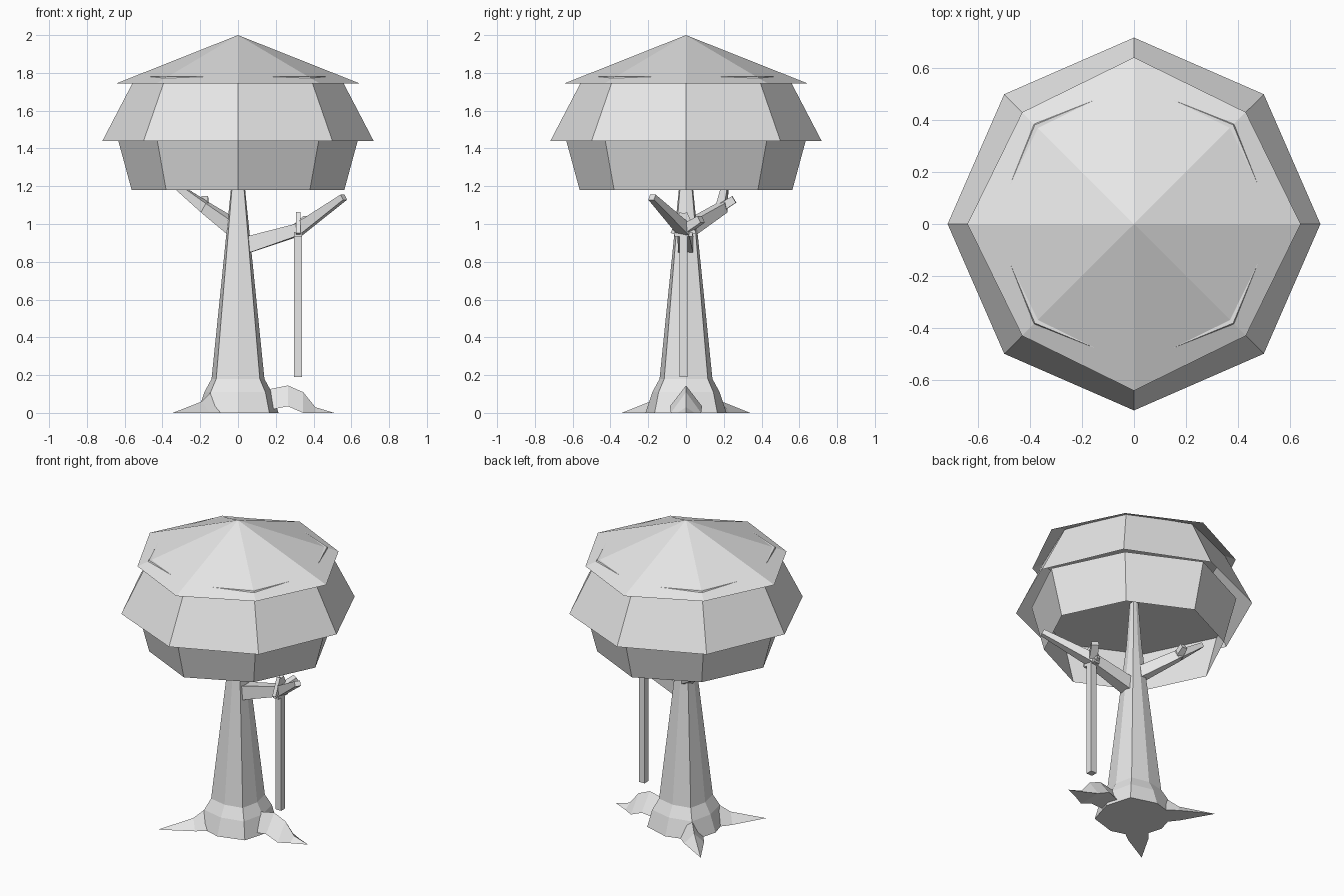
import bpy, bmesh, math
from mathutils import Vector

cube = bpy.data.objects.get("Cube")
if cube:
    bpy.data.objects.remove(cube, do_unlink=True)

GREY = (0.8, 0.8, 0.8, 1)
grey = bpy.data.materials.new("plain_grey")
grey.use_nodes = True
grey.diffuse_color = GREY
grey.node_tree.nodes["Principled BSDF"].inputs["Base Color"].default_value = GREY


def loft(name, rings, cap_start=True, cap_end=True):
    """Skin a list of equal-length point rings; collapsed rings become tips."""
    bm = bmesh.new()
    rows = [[bm.verts.new(p) for p in ring] for ring in rings]
    for a, b in zip(rows, rows[1:]):
        for i in range(len(a)):
            j = (i + 1) % len(a)
            bm.faces.new((a[i], a[j], b[j], b[i]))
    if cap_start:
        bm.faces.new(rows[0][::-1])
    if cap_end:
        bm.faces.new(rows[-1])
    bmesh.ops.remove_doubles(bm, verts=bm.verts, dist=0.0005)
    bmesh.ops.recalc_face_normals(bm, faces=bm.faces)
    mesh = bpy.data.meshes.new(name)
    bm.to_mesh(mesh)
    bm.free()
    mesh.materials.append(grey)
    obj = bpy.data.objects.new(name, mesh)
    bpy.context.collection.objects.link(obj)
    return obj


def octagon(z, axis_r, diag_r):
    """Eight points whose axis and diagonal corners have their own radius."""
    ring = []
    for i in range(8):
        a, r = i * math.pi / 4, diag_r if i % 2 else axis_r
        ring.append(Vector((r * math.cos(a), r * math.sin(a), z)))
    return ring


def beam(name, path, sizes):
    """Four-sided beam along a path; sizes are (half width, half height)."""
    pts = [Vector(p) for p in path]
    rings = []
    for i, p in enumerate(pts):
        d = (pts[min(i + 1, len(pts) - 1)] - pts[max(i - 1, 0)]).normalized()
        ref = Vector((0, 0, 1)) if abs(d.z) < 0.9 else Vector((1, 0, 0))
        side = d.cross(ref).normalized()
        up = side.cross(d)
        w, h = sizes[i]
        rings.append([p + side * w * s + up * h * t
                      for s, t in ((-1, -1), (1, -1), (1, 1), (-1, 1))])
    return loft(name, rings)


def root(name, angle, sections):
    """Ridged root; sections are (distance, half width, bottom, top)."""
    out = Vector((math.cos(angle), math.sin(angle), 0))
    side = Vector((-out.y, out.x, 0))
    up = Vector((0, 0, 1))
    return loft(name, [[out * d - side * w + up * lo, out * d + side * w + up * lo,
                        out * d + up * hi] for d, w, lo, hi in sections])


# Canopy: three overlapping tiers, open underneath
loft("canopy_top", [octagon(1.745, 0.642, 0.609), octagon(2.0, 0, 0)], False, False)
loft("canopy_middle", [octagon(1.44, 0.718, 0.707), octagon(1.781, 0.54, 0.54)], False)
loft("canopy_lower", [octagon(1.18, 0.563, 0.538), octagon(1.475, 0.643, 0.613)], False)

# Trunk with flared foot
loft("trunk", [octagon(0, 0.215, 0.235), octagon(0.11, 0.178, 0.205),
               octagon(0.18, 0.14, 0.163), octagon(1.18, 0.038, 0.046),
               octagon(1.47, 0.022, 0.026)])

# Two spiked roots and one arched root
spike = ((0.12, 0.08, 0, 0.17), (0.27, 0.06, 0, 0.06), (0.485, 0, 0, 0))
for label, sign in (("front", -1), ("back", 1)):
    root(label + "_root", sign * math.radians(135.4), spike)
root("arched_root", 0, ((0.14, 0.06, 0.01, 0.12), (0.264, 0.085, 0.035, 0.145),
                        (0.345, 0.08, 0, 0.11), (0.41, 0.045, 0, 0.03),
                        (0.51, 0, 0, 0)))

# Left branch, carrying the hanging post
beam("left_branch", ((0.0, 0, 0.875), (0.32, -0.01, 0.97), (0.56, -0.18, 1.142)),
     ((0.042, 0.046), (0.032, 0.032), (0.018, 0.016)))
beam("left_twig", ((0.32, 0, 0.975), (0.37, 0.08, 1.025)),
     ((0.025, 0.025), (0.022, 0.02)))

# Right branch
beam("right_branch", ((0.0, 0, 0.965), (-0.17, 0.19, 1.085), (-0.35, 0.21, 1.22)),
     ((0.035, 0.04), (0.026, 0.028), (0.015, 0.014)))
beam("right_twig", ((-0.18, 0.19, 1.09), (-0.175, 0.255, 1.13)),
     ((0.022, 0.022), (0.018, 0.02)))

# Hanging post and the loop that ties it over the branch
beam("hanging_post", ((0.318, -0.014, 0.19), (0.318, -0.014, 0.95)), ((0.021, 0.021),) * 2)
top = (0.318, -0.014, 1.055)
corners = ((0.318, -0.062, 0.945), (0.318, 0.034, 0.945))
bar = ((0.021, 0.012),) * 2
beam("loop_bottom", corners, bar)
for label, corner in zip(("front", "back"), corners):
    beam("loop_" + label, (corner, top), bar)
